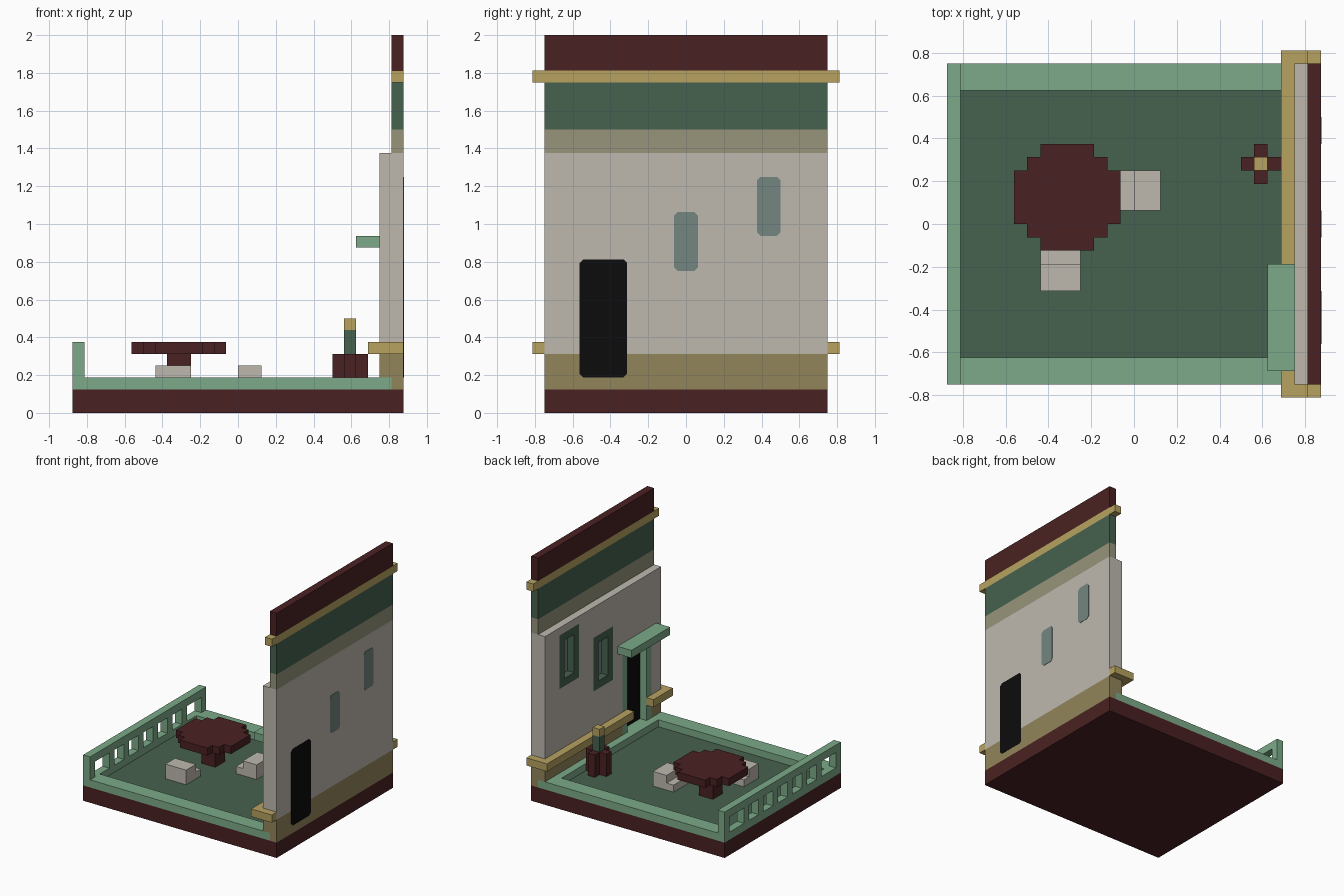
import bpy, bmesh

if "Cube" in bpy.data.objects:
    bpy.data.objects.remove(bpy.data.objects["Cube"], do_unlink=True)

U = 1 / 16  # one building unit


def material(name, rgb):
    lin = [((c / 255 + 0.055) / 1.055) ** 2.4 if c > 10 else c / 255 / 12.92 for c in rgb]
    m = bpy.data.materials.new(name)
    m.use_nodes = True
    m.diffuse_color = (*lin, 1)
    bsdf = m.node_tree.nodes["Principled BSDF"]
    bsdf.inputs["Base Color"].default_value = (*lin, 1)
    bsdf.inputs["Roughness"].default_value = 0.9
    return m


MAROON = material("maroon", (74, 33, 34))
DARK_GREEN = material("dark green", (70, 97, 78))
LIGHT_GREEN = material("light green", (124, 170, 137))
GOLD = material("gold", (183, 162, 96))
GREY = material("warm grey", (190, 185, 175))
OLIVE = material("olive", (146, 133, 90))
KHAKI = material("khaki", (151, 148, 122))
BLACK = material("black", (12, 12, 12))
GLASS = material("glass", (116, 134, 128))


def prism(name, mat, outline, axis, a, b):
    """Extrude a 2D outline along an axis from a to b, in building units."""
    place = {"x": lambda p, t: (t, *p), "y": lambda p, t: (p[0], t, p[1]),
             "z": lambda p, t: (*p, t)}[axis]
    bm = bmesh.new()
    low = bm.faces.new([bm.verts.new([c * U for c in place(p, a)]) for p in outline])
    ext = bmesh.ops.extrude_face_region(bm, geom=[low], use_keep_orig=True)
    shift = [c * U for c in place((0, 0), b - a)]
    bmesh.ops.translate(bm, vec=shift,
                        verts=[v for v in ext["geom"] if isinstance(v, bmesh.types.BMVert)])
    bmesh.ops.recalc_face_normals(bm, faces=bm.faces)
    me = bpy.data.meshes.new(name)
    bm.to_mesh(me)
    bm.free()
    if mat:
        me.materials.append(mat)
    ob = bpy.data.objects.new(name, me)
    bpy.context.collection.objects.link(ob)
    return ob


def box(name, mat, x, y, z):
    return prism(name, mat, [(x[0], y[0]), (x[1], y[0]), (x[1], y[1]), (x[0], y[1])], "z", *z)


def cut(target, cutter):
    mod = target.modifiers.new("opening", "BOOLEAN")
    mod.operation = "DIFFERENCE"
    mod.solver = "EXACT"
    mod.object = cutter
    bpy.context.view_layer.update()
    bpy.context.view_layer.objects.active = target
    bpy.ops.object.modifier_apply(modifier=mod.name)


def rounded_plate(name, mat, y, z, r=0.3):
    """Thin plate with clipped corners on the outside of the wall."""
    (a, b), (c, d) = y, z
    pts = [(a + r, c), (b - r, c), (b, c + r), (b, d - r), (b - r, d), (a + r, d), (a, d - r), (a, c + r)]
    return prism(name, mat, pts, "x", 14, 14.04)


# Base and terrace floor
box("base", MAROON, (-14, 14), (-12, 12), (0, 2))
box("terrace_floor", DARK_GREEN, (-13, 11), (-10, 10), (2, 2.08))

# Raised kerb around the terrace
for side, y in (("front", (-12, -10)), ("back", (10, 12))):
    box("kerb_" + side, LIGHT_GREEN, (-14, 13), y, (2, 3))
box("kerb_railing_side", LIGHT_GREEN, (-14, -13), (-10, 10), (2, 3))
box("kerb_wall_side", LIGHT_GREEN, (11, 13), (-10, 10), (2, 3))

# Railing
box("railing_top", LIGHT_GREEN, (-14, -13), (-12, 12), (5, 6))
for i in (-12, -8, -5, -2, 1, 4, 7, 11):
    box("baluster", LIGHT_GREEN, (-14, -13), (i, i + 1), (3, 5))

# Wall, layered from bottom to top
wall_foot = prism("wall_foot", OLIVE, [(13, 2), (14, 2), (14, 5), (12, 5), (12, 3), (13, 3)], "y", -12, 12)
wall = box("wall", GREY, (12, 14), (-12, 12), (5, 22))
for name, mat, z in (("khaki_band", KHAKI, (22, 24)), ("green_band", DARK_GREEN, (24, 28)),
                     ("parapet", MAROON, (29, 32))):
    box(name, mat, (13, 14), (-12, 12), z)
box("cornice", GOLD, (13, 14), (-13, 13), (28, 29))

# Openings: (name, frame colour, fill colour, y range, z range of the pane, sill height)
openings = [("door", LIGHT_GREEN, BLACK, (-9, -5), (3, 13), 0),
            ("low_window", DARK_GREEN, GLASS, (-1, 1), (12, 17), 1),
            ("high_window", DARK_GREEN, GLASS, (6, 8), (15, 20), 1)]
for name, frame, fill, (y0, y1), (z0, z1), sill in openings:
    cutter = box(name + "_cutter", None, (11, 13), (y0 - 1, y1 + 1), (z0 - sill, z1 + 1))
    cutter.hide_render = True
    cut(wall, cutter)
    if name == "door":
        cut(wall_foot, cutter)
    bpy.data.objects.remove(cutter, do_unlink=True)
    for y in (y0 - 1, y1):
        box(name + "_jamb", frame, (12, 13), (y, y + 1), (z0 - sill, z1 + 1))
    box(name + "_lintel", frame, (12, 13), (y0, y1), (z1, z1 + 1))
    if sill:
        box(name + "_sill", frame, (12, 13), (y0, y1), (z0 - 1, z0))
    box(name + "_inner_panel", fill, (12.95, 13), (y0, y1), (z0, z1))
    rounded_plate(name + "_outer_panel", fill, (y0, y1), (z0, z1))

# Awning over the door
box("awning", LIGHT_GREEN, (10, 12), (-11, -3), (14, 15))

# Gold ledge, broken at the door and wrapped round both wall ends
prism("ledge_long", GOLD, [(11, -5), (12, -5), (12, 12), (14, 12), (14, 13), (11, 13)], "z", 5, 6)
prism("ledge_short", GOLD, [(11, -9), (12, -9), (12, -12), (14, -12), (14, -13), (11, -13)], "z", 5, 6)

# Round stepped table
quarter = [(4, 2), (3, 2), (3, 3), (2, 3), (2, 4)]
outline = quarter + [(-x, y) for x, y in quarter[::-1]]
outline += [(-x, -y) for x, y in outline]
prism("table_top", MAROON, [(x - 5, y + 2) for x, y in outline], "z", 5, 6)
box("table_leg", MAROON, (-6, -4), (1, 3), (2, 5))

# Stepped stools
prism("front_stool", GREY, [(-5, 2), (-2, 2), (-2, 3), (-3, 3), (-3, 4), (-5, 4)], "x", -7, -4)
prism("side_stool", GREY, [(-1, 2), (2, 2), (2, 4), (0, 4), (0, 3), (-1, 3)], "y", 1, 4)

# Standing lamp with a cross-shaped foot
plus = [(8, 4), (9, 4), (9, 3), (10, 3), (10, 4), (11, 4),
        (11, 5), (10, 5), (10, 6), (9, 6), (9, 5), (8, 5)]
prism("lamp_foot", MAROON, plus, "z", 2, 5)
box("lamp_stem", DARK_GREEN, (9, 10), (4, 5), (5, 7))
box("lamp_cap", GOLD, (9, 10), (4, 5), (7, 8))
